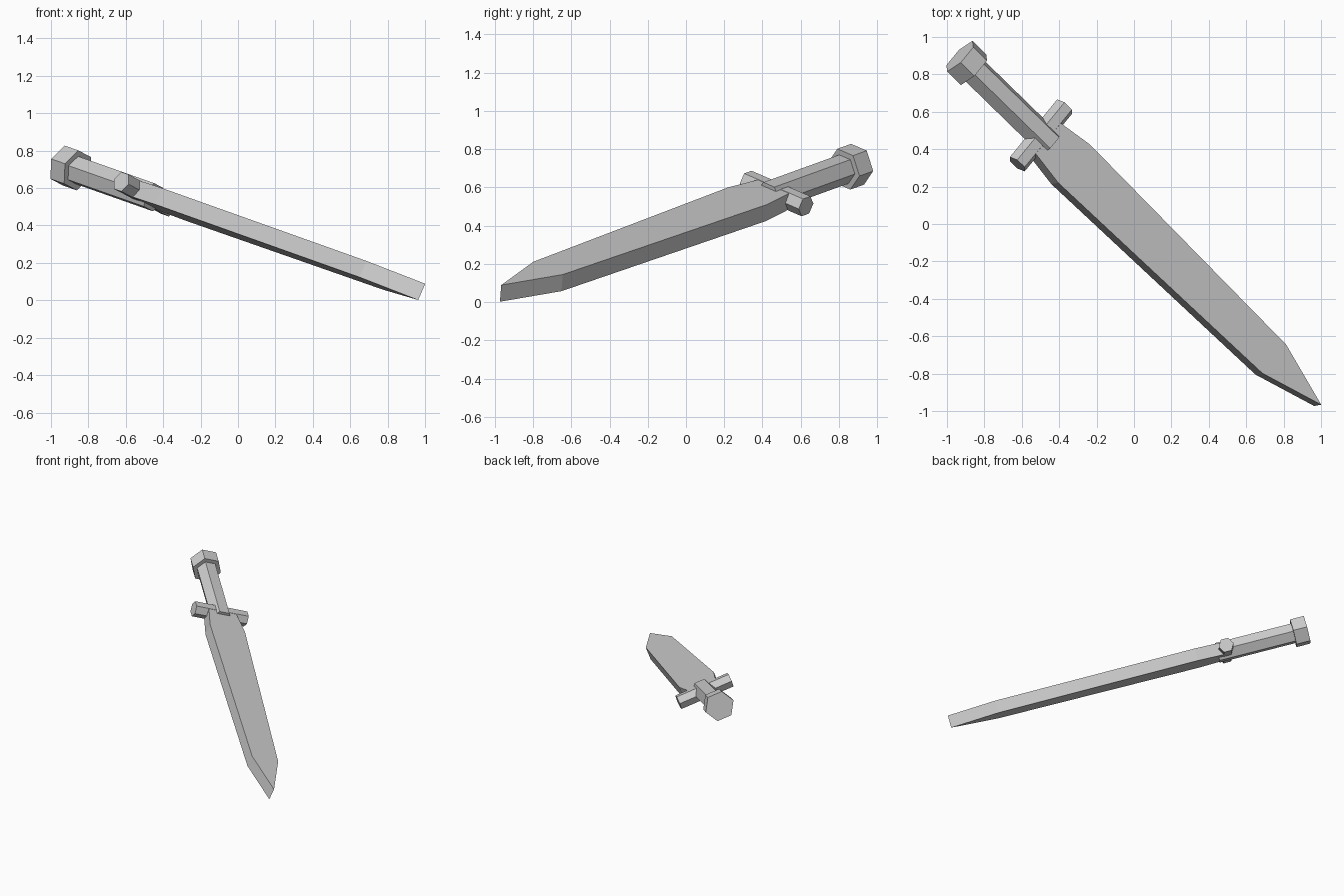
import bpy
import bmesh
import math
from mathutils import Matrix, Vector

cube = bpy.data.objects.get("Cube")
if cube:
    bpy.data.objects.remove(cube, do_unlink=True)

# Tilted frame: length runs to the tip, width along the guard, normal out of the flat
LENGTH = Vector((0.694, -0.677, -0.245)).normalized()
NORMAL = LENGTH.cross(Vector((0.602, 0.732, -0.318))).normalized()
WIDTH = NORMAL.cross(LENGTH)
ORIGIN = WIDTH * -0.133 + NORMAL * 0.358
FRAME = Matrix.Translation(ORIGIN) @ Matrix((LENGTH, WIDTH, NORMAL)).transposed().to_4x4()

steel = bpy.data.materials.new("grey_steel")
steel.use_nodes = True
GREY = (0.6, 0.6, 0.6, 1)
steel.diffuse_color = GREY
steel.node_tree.nodes["Principled BSDF"].inputs["Base Color"].default_value = GREY


def prism(name, outline, extrusion):
    """Extrude a flat outline into a solid and place it in the tilted frame."""
    bm = bmesh.new()
    base = bm.faces.new([bm.verts.new(p) for p in outline])
    top = bmesh.ops.extrude_face_region(bm, geom=[base])["geom"]
    moved = [v for v in top if isinstance(v, bmesh.types.BMVert)]
    bmesh.ops.translate(bm, vec=extrusion, verts=moved)
    bmesh.ops.recalc_face_normals(bm, faces=bm.faces)
    bm.transform(FRAME)
    mesh = bpy.data.meshes.new(name)
    bm.to_mesh(mesh)
    bm.free()
    mesh.materials.append(steel)
    obj = bpy.data.objects.new(name, mesh)
    bpy.context.collection.objects.link(obj)
    return obj


def hexagon(radius):
    return [(radius * math.cos(i * math.pi / 3), radius * math.sin(i * math.pi / 3))
            for i in range(6)]


# Blade: mirrored half outline with a pointed tip
half = [(-0.82, 0.105), (-0.577, 0.14), (0.965, 0.105)]
thick = 0.095
outline = [(a, w, -thick / 2) for a, w in half]
outline += [(1.327, 0, -thick / 2)]
outline += [(a, -w, -thick / 2) for a, w in reversed(half)]
prism("blade", outline, (0, 0, thick))

# Grip and pommel: hexagonal bars along the length
for name, start, end, radius in (("grip", -1.34, -0.738, 0.079),
                                 ("pommel", -1.43, -1.324, 0.112)):
    prism(name, [(start, w, n) for w, n in hexagon(radius)], (end - start, 0, 0))

# Crossguard: hexagonal bar across the width
prism("crossguard", [(-0.805 + a, -0.21, n) for a, n in hexagon(0.057)], (0, 0.42, 0))
